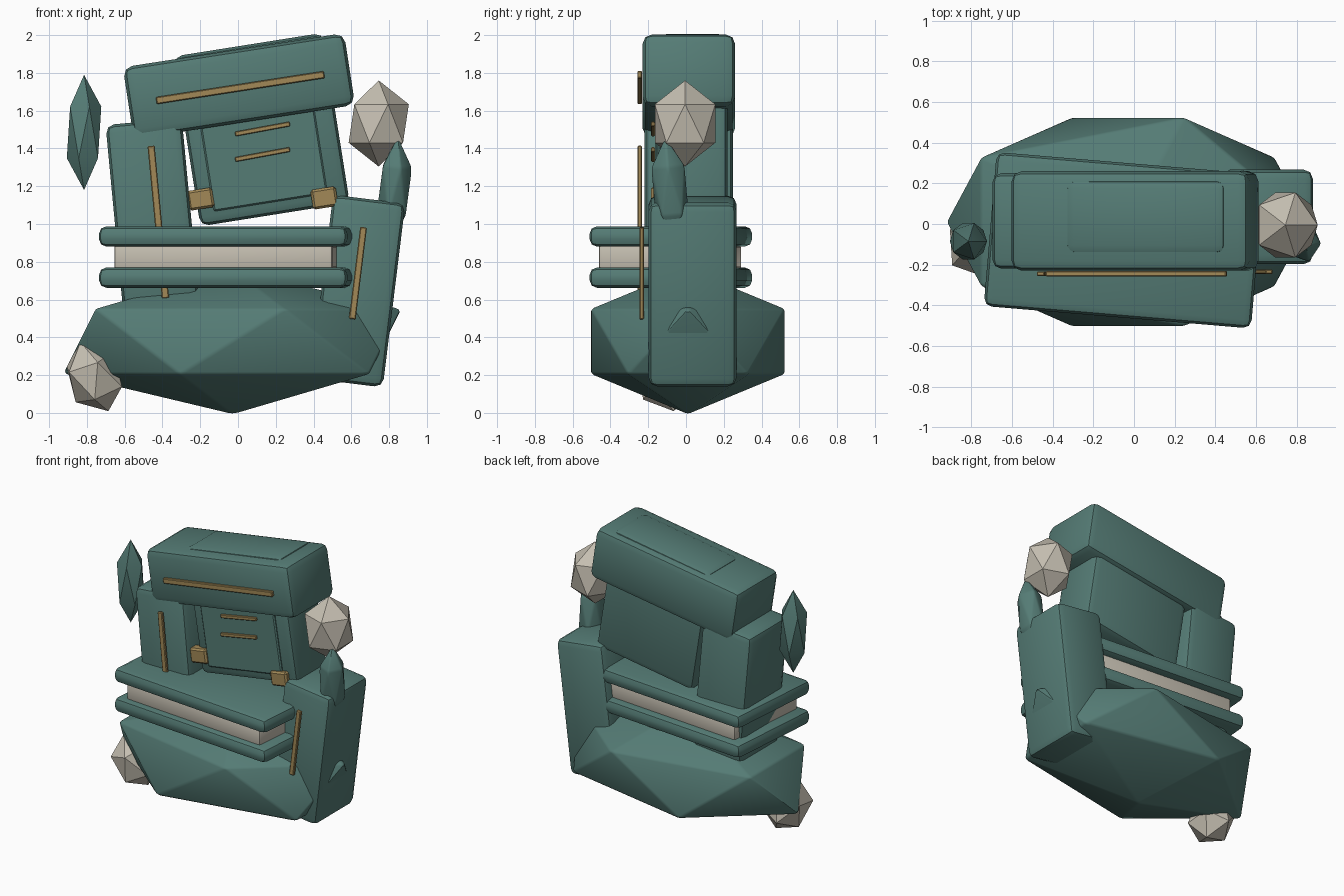
import bpy, bmesh
from math import radians
from mathutils import Matrix, Euler

if "Cube" in bpy.data.objects:
    bpy.data.objects.remove(bpy.data.objects["Cube"])


def make_mat(name, rgb):
    m = bpy.data.materials.new(name)
    m.diffuse_color = (*rgb, 1)
    m.use_nodes = True
    m.node_tree.nodes["Principled BSDF"].inputs["Base Color"].default_value = m.diffuse_color
    return m


GREEN = make_mat("teal stone", (0.09, 0.20, 0.178))
GOLD = make_mat("dull gold", (0.36, 0.25, 0.095))
CREAM = make_mat("cream", (0.56, 0.52, 0.44))


def finish(name, bm, loc, rot, mat, bevel, segments):
    if bevel:
        bmesh.ops.bevel(bm, geom=bm.edges[:], offset=bevel, segments=segments,
                        profile=0.5, affect='EDGES', clamp_overlap=True)
    me = bpy.data.meshes.new(name)
    bm.to_mesh(me)
    bm.free()
    ob = bpy.data.objects.new(name, me)
    ob.location = loc
    ob.rotation_euler = Euler([radians(a) for a in rot])
    me.materials.append(mat)
    bpy.context.collection.objects.link(ob)
    bpy.ops.object.select_all(action='DESELECT')
    ob.select_set(True)
    bpy.context.view_layer.objects.active = ob
    bpy.ops.object.shade_smooth_by_angle(angle=radians(30))
    return ob


def block(name, loc, size, rot=(0, 0, 0), mat=GREEN, bevel=0.03, segments=2):
    bm = bmesh.new()
    bmesh.ops.create_cube(bm, size=1, matrix=Matrix.Diagonal((*size, 1)))
    return finish(name, bm, loc, rot, mat, bevel, segments)


def gem(name, loc, radii, rot=(0, 0, 0), mat=GREEN, bevel=0.0):
    bm = bmesh.new()
    bmesh.ops.create_icosphere(bm, subdivisions=1, radius=1,
                               matrix=Matrix.Diagonal((*radii, 1)))
    return finish(name, bm, loc, rot, mat, bevel, 2)


# Faceted base rock
gem("base_rock", (-0.03, 0.01, 0.378), (1.0, 0.605, 0.385), bevel=0.012)

# Lying book: two covers around a page block
for name, z in (("lower_cover", 0.716), ("upper_cover", 0.934)):
    block(name, (-0.05, -0.08, z), (1.32, 0.76, 0.108), (0, 0, -4.8), bevel=0.04)
block("page_block", (-0.05, -0.085, 0.825), (1.16, 0.66, 0.14), (0, 0, -4.8),
      CREAM, 0.018)

# Upright books on either side, with spine strips
block("left_book", (-0.45, 0.015, 1.02), (0.405, 0.47, 1.05), (0, -5.4, 0), bevel=0.045)
block("left_strip", (-0.422, -0.245, 1.01), (0.038, 0.024, 0.81), (0, -5.4, 0),
      GOLD, 0.005, 1)
block("right_book", (0.635, 0.035, 0.645), (0.385, 0.465, 0.98), (0, 7, 0), bevel=0.045)
block("right_strip", (0.635, -0.235, 0.74), (0.036, 0.024, 0.49), (0, 7, 0),
      GOLD, 0.005, 1)

# Middle tilted book with raised front panel
TILT = (0, -9, 0)
block("middle_book", (0.125, 0.035, 1.50), (0.80, 0.37, 0.91), TILT, bevel=0.045)
block("front_panel", (0.12, -0.15, 1.45), (0.61, 0.03, 0.68), TILT, bevel=0.008, segments=1)
for i, z in enumerate((1.368, 1.503)):
    block(f"panel_strip_{i + 1}", (0.13, -0.175, z), (0.295, 0.02, 0.025),
          (0, -10.5, 0), GOLD, 0.004, 1)
for name, x, z in (("left_corner", -0.198, 1.132), ("right_corner", 0.457, 1.138)):
    block(name, (x, -0.145, z), (0.135, 0.08, 0.105), TILT, GOLD, 0.012, 1)

# Thick book resting on top
block("top_book", (0.005, 0.015, 1.73), (1.185, 0.49, 0.385), (0, -8.8, 0), bevel=0.05)
block("top_strip", (0.012, -0.245, 1.722), (0.90, 0.026, 0.038), (0, -8.8, 0),
      GOLD, 0.005, 1)

# Floating shards
gem("left_shard", (-0.815, -0.085, 1.485), (0.102, 0.105, 0.305))
gem("right_shard", (0.828, -0.085, 1.18), (0.095, 0.105, 0.285), (5, 4, 0), bevel=0.01)

# Pale crystals
gem("upper_crystal", (0.745, -0.005, 1.532), (0.178, 0.188, 0.228), mat=CREAM)
gem("lower_crystal", (-0.76, -0.1, 0.192), (0.16, 0.17, 0.20), (10, -22, 0), CREAM)
